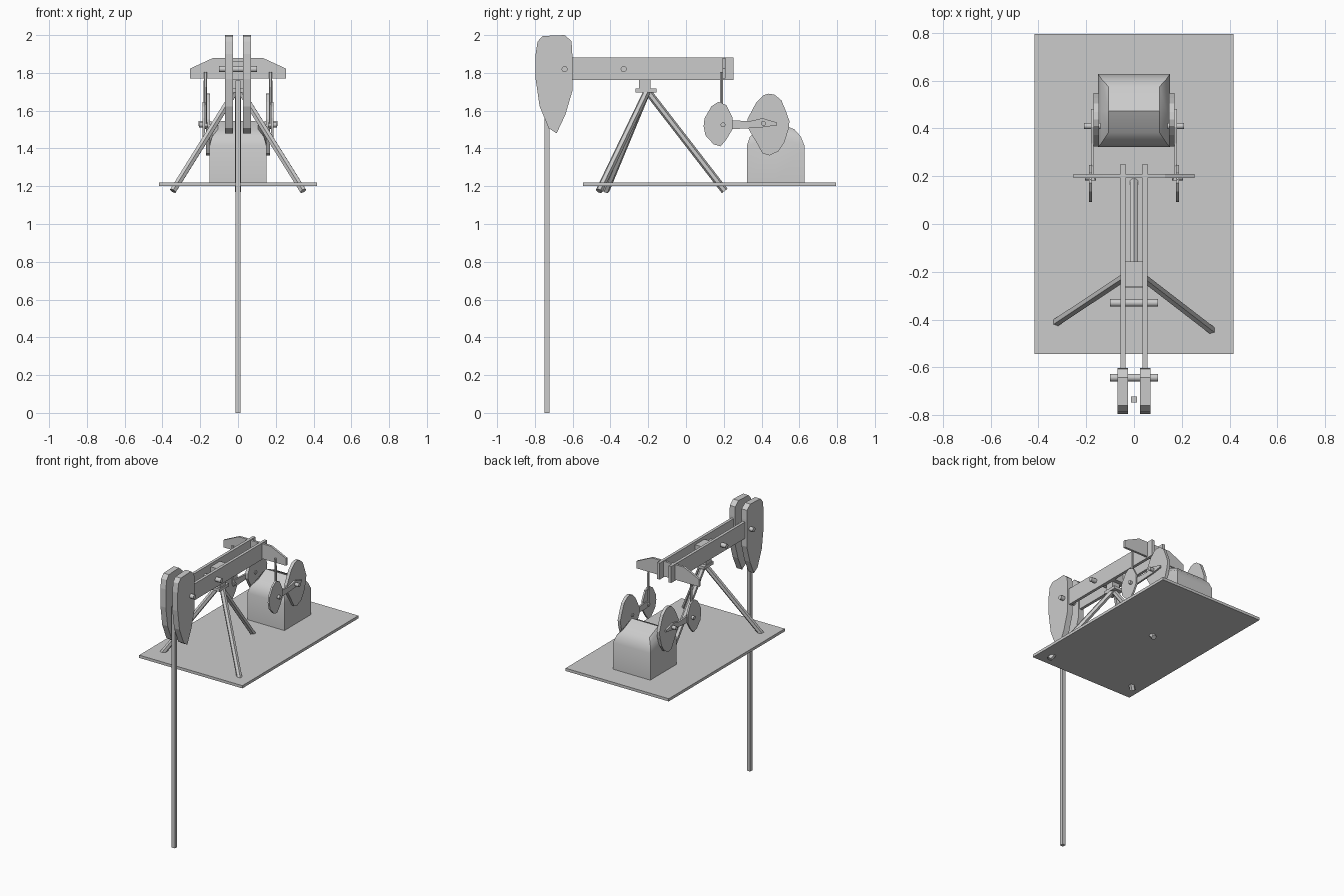
import bpy, bmesh
from mathutils import Vector

if "Cube" in bpy.data.objects:
    bpy.data.objects.remove(bpy.data.objects["Cube"])


def finish(name, bm, smooth=False):
    bmesh.ops.recalc_face_normals(bm, faces=bm.faces)
    me = bpy.data.meshes.new(name)
    bm.to_mesh(me)
    bm.free()
    ob = bpy.data.objects.new(name, me)
    bpy.context.collection.objects.link(ob)
    if smooth:
        bpy.ops.object.select_all(action='DESELECT')
        ob.select_set(True)
        bpy.context.view_layer.objects.active = ob
        bpy.ops.object.shade_smooth_by_angle(angle=0.6)
    return ob


def box(name, lo, hi):
    bm = bmesh.new()
    bmesh.ops.create_cube(bm, size=1)
    for v in bm.verts:
        v.co = [l + (c + 0.5) * (h - l) for c, l, h in zip(v.co, lo, hi)]
    return finish(name, bm)


def prism(name, pts, axis, a, b):
    """Extrude a 2D outline along x (points are y,z) or y (points are x,z)."""
    bm = bmesh.new()
    put = (lambda p, t: (t, p[0], p[1])) if axis == 'x' else (lambda p, t: (p[0], t, p[1]))
    face = bm.faces.new([bm.verts.new(put(p, a)) for p in pts])
    ext = bmesh.ops.extrude_face_region(bm, geom=[face])['geom']
    move = Vector(put((0, 0), b - a))
    bmesh.ops.translate(bm, vec=move, verts=[g for g in ext if isinstance(g, bmesh.types.BMVert)])
    return finish(name, bm)


def rod(name, p, q, r, sides=8):
    p, q = Vector(p), Vector(q)
    bm = bmesh.new()
    bmesh.ops.create_cone(bm, cap_ends=True, segments=sides, radius1=r, radius2=r, depth=(q - p).length)
    bm.transform((q - p).to_track_quat('Z', 'Y').to_matrix().to_4x4())
    bmesh.ops.translate(bm, vec=(p + q) / 2, verts=bm.verts)
    return finish(name, bm, sides > 8)


# Ground plate and well rod
box("base_plate", (-0.417, -0.545, 1.2), (0.417, 0.795, 1.22))
box("well_rod", (-0.013, -0.748, 0), (0.013, -0.722, 1.76))

# Tripod legs and saddle
for name, x, y in (("left_leg", -0.345, -0.425), ("right_leg", 0.345, -0.46), ("rear_leg", 0, 0.205)):
    rod(name, (x * 0.04, -0.205, 1.705), (x, y, 1.175), 0.019, 6)
box("saddle_plate", (-0.037, -0.267, 1.697), (0.037, -0.157, 1.718))
box("saddle_neck", (-0.03, -0.25, 1.718), (0.03, -0.187, 1.77))
box("saddle_block", (-0.038, -0.264, 1.765), (0.038, -0.157, 1.86))

# Equalizer bar across the tail and pins through the beams
prism("equalizer", [(-0.253, 1.77), (-0.253, 1.823), (-0.13, 1.88), (0.13, 1.88),
                    (0.253, 1.823), (0.253, 1.77)], 'y', 0.193, 0.209)
for name, y in (("head_pin", -0.643), ("beam_pin", -0.33)):
    rod(name, (-0.1, y, 1.82), (0.1, y, 1.82), 0.016, 12)

# Gearbox: stacked rectangles rising to a shallow ridge
bm = bmesh.new()
rings = []
for hx, y0, y1, z in ((0.15, 0.322, 0.627, 1.22), (0.15, 0.322, 0.627, 1.415),
                      (0.137, 0.338, 0.608, 1.462), (0.107, 0.383, 0.575, 1.5)):
    ym = 0.473
    zm = z + (0.045 if z > 1.3 else 0)
    rings.append([bm.verts.new(c) for c in ((-hx, y0, z), (hx, y0, z), (hx, ym, zm),
                                            (hx, y1, z), (-hx, y1, z), (-hx, ym, zm))])
for a, b in zip(rings, rings[1:]):
    for i in range(6):
        j = (i + 1) % 6
        bm.faces.new((a[i], a[j], b[j], b[i]))
t = rings[-1]
bm.faces.new(rings[0])
bm.faces.new((t[0], t[1], t[2], t[5]))
bm.faces.new((t[5], t[2], t[3], t[4]))
finish("gearbox", bm, True)

HEAD = [(-0.76, 1.995), (-0.643, 2.0), (-0.606, 1.968), (-0.602, 1.9), (-0.602, 1.703), (-0.638, 1.58),
        (-0.685, 1.48), (-0.727, 1.507), (-0.775, 1.623), (-0.796, 1.767), (-0.796, 1.9), (-0.786, 1.965)]
WEIGHT = [(0.373, 1.645), (0.41, 1.682), (0.437, 1.69), (0.468, 1.685), (0.505, 1.655), (0.527, 1.602),
          (0.548, 1.544), (0.542, 1.5), (0.521, 1.432), (0.489, 1.385), (0.442, 1.363), (0.405, 1.374),
          (0.373, 1.432), (0.347, 1.475), (0.325, 1.517), (0.325, 1.554), (0.347, 1.597)]
SMALL = [(0.172, 1.647), (0.214, 1.629), (0.246, 1.565), (0.246, 1.501), (0.214, 1.448), (0.183, 1.411),
         (0.146, 1.422), (0.103, 1.469), (0.093, 1.517), (0.098, 1.56), (0.135, 1.623)]
ARM = [(0.19, 1.548), (0.246, 1.549), (0.336, 1.544), (0.405, 1.56), (0.482, 1.537),
       (0.482, 1.523), (0.405, 1.512), (0.336, 1.507), (0.246, 1.502), (0.19, 1.508)]

# Paired parts on both sides
for side, s in (("left", -1), ("right", 1)):
    prism(side + "_horse_head", HEAD, 'x', s * 0.026, s * 0.07)
    prism(side + "_beam", [(-0.61, 1.762), (0.252, 1.762), (0.252, 1.882), (-0.61, 1.882)],
          'x', s * 0.036, s * 0.057)
    prism(side + "_counterweight", WEIGHT, 'x', s * 0.147, s * 0.169)
    prism(side + "_small_weight", SMALL, 'x', s * 0.175, s * 0.188)
    prism(side + "_crank_arm", ARM, 'x', s * 0.167, s * 0.18)
    rod(side + "_crank_pin", (s * 0.14, 0.41, 1.533), (s * 0.21, 0.41, 1.533), 0.013, 12)
    rod(side + "_pitman_pin", (s * 0.16, 0.196, 1.525), (s * 0.206, 0.196, 1.525), 0.013, 12)
    rod(side + "_pitman_rod", (s * 0.174, 0.187, 1.53), (s * 0.172, 0.187, 1.805), 0.009, 6)
